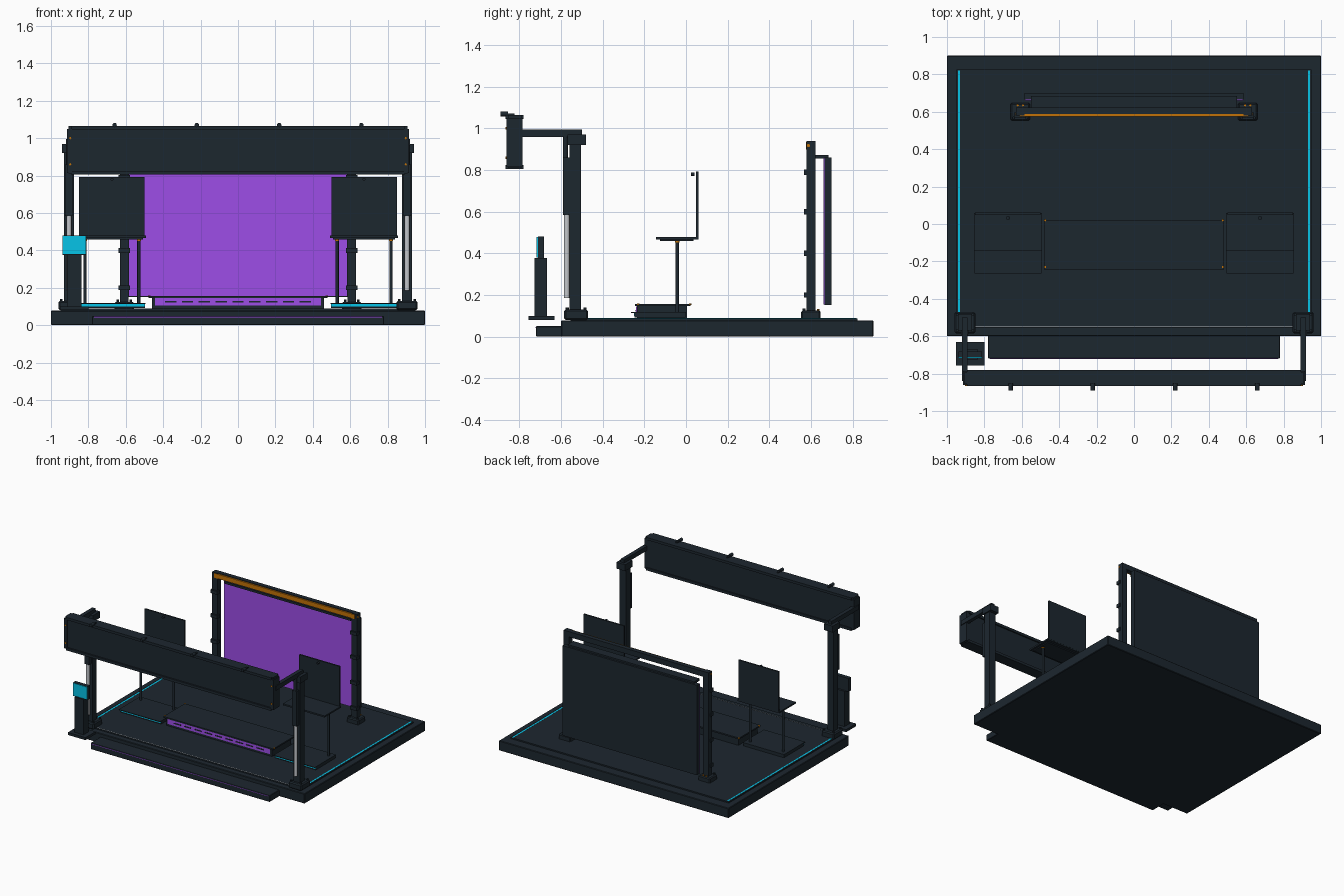
import bpy
import math

default_cube = bpy.data.objects.get("Cube")
if default_cube:
    bpy.data.objects.remove(default_cube, do_unlink=True)


def make_material(name, red, green, blue):
    colour = (red, green, blue, 1)
    material = bpy.data.materials.new(name)
    material.use_nodes = True
    material.diffuse_color = colour
    material.node_tree.nodes["Principled BSDF"].inputs["Base Color"].default_value = colour
    return material


SLATE = make_material("dark slate", red=.012, green=.02, blue=.028)
PURPLE = make_material("purple", red=.34, green=.075, blue=.8)
CYAN = make_material("cyan", red=.002, green=.56, blue=.82)
ORANGE = make_material("orange", red=.55, green=.17, blue=.002)
SILVER = make_material("silver", red=.55, green=.57, blue=.6)

TURNS = {"along_x": (0, math.pi / 2, 0), "along_y": (math.pi / 2, 0, 0), "upright": (0, 0, 0)}


def around(centre, half):
    return (centre - half, centre + half)


def box(name, x, y, z, material=SLATE, bevel=0):
    """Box filling a (low, high) range on each axis."""
    ranges = (x, y, z)
    bpy.ops.mesh.primitive_cube_add(size=1, location=[(low + high) / 2 for low, high in ranges])
    part = bpy.context.object
    part.name = name
    part.scale = [high - low for low, high in ranges]
    bpy.ops.object.transform_apply(location=False, rotation=False, scale=True)
    part.data.materials.append(material)
    if bevel:
        modifier = part.modifiers.new("edge bevel", "BEVEL")
        modifier.width = bevel
        modifier.segments = 1
    return part


def rod(name, x, y, z, radius, length, material=SLATE, turn="upright", sides=16):
    """Cylinder centred on a point."""
    bpy.ops.mesh.primitive_cylinder_add(vertices=sides, radius=radius, depth=length,
                                        location=(x, y, z), rotation=TURNS[turn])
    part = bpy.context.object
    part.name = name
    part.data.materials.append(material)
    bpy.ops.object.shade_smooth_by_angle()
    return part


def both(build, name, x, **settings):
    """Build a part on the left and its mirror image on the right."""
    build("left_" + name, x=x, **settings)
    flipped = (-x[1], -x[0]) if build is box else -x
    build("right_" + name, x=flipped, **settings)


# Floor platform with front step and lights set flush in the deck
DECK = .088
FLUSH = (.08, DECK + .0006)
box("floor_base", x=around(0, 1), y=(-.6, .9), z=(0, .078), bevel=.004)
box("floor_deck", x=around(0, .95), y=(-.555, .825), z=(.07, DECK))
box("front_step", x=around(0, .78), y=(-.72, -.59), z=(0, .05), bevel=.003)
box("step_light", x=around(0, .77), y=around(-.72, .002), z=around(.044, .002), material=PURPLE)
box("deck_edge_trim", x=around(0, .85), y=around(-.55, .002), z=FLUSH, material=SILVER)
both(box, "floor_light", x=around(.936, .006), y=(-.55, .82), z=FLUSH, material=CYAN)

# Front gantry columns
COLUMN_X = .904
both(box, "column_foot", x=around(COLUMN_X, .056), y=(-.585, -.47), z=(.08, .13), bevel=.008)
both(box, "column", x=around(COLUMN_X, .027), y=(-.56, -.505), z=(.12, .93))
both(box, "column_cap", x=around(COLUMN_X, .038), y=(-.57, -.48), z=(.92, .97))
for offset in around(0, .042):
    for depth in (-.57, -.485):
        both(rod, "column_bolt", x=COLUMN_X + offset, y=depth, z=.133,
             radius=.008, length=.016, sides=6)

# Lifts and arms carrying the overhead beam
both(box, "lift_arm", x=around(COLUMN_X, .015), y=(-.84, -.5), z=(.96, .995))
both(box, "lift_sleeve", x=around(COLUMN_X, .02), y=(-.592, -.56), z=(.585, .86))
both(rod, "lift_sleeve_top", x=COLUMN_X, y=-.58, z=.91, radius=.012, length=.11)
both(rod, "lift_rod", x=COLUMN_X, y=-.573, z=.39, radius=.014, length=.41, material=SILVER)

# Overhead beam with lips, end plates and lamps
box("front_beam", x=around(0, .905), y=(-.855, -.79), z=(.81, 1.065))
for lip_height in (.815, 1.055):
    box("beam_lip", x=around(0, .893), y=(-.867, -.78), z=around(lip_height, .01))
both(box, "beam_end", x=around(.9, .013), y=(-.862, -.785), z=(.815, 1.05))
for bolt_height in (.86, 1):
    both(rod, "beam_bolt", x=.897, y=-.863, z=bolt_height, radius=.006, length=.008,
         material=ORANGE, turn="along_y", sides=8)
for lamp_x in (.22, .66):
    both(box, "lamp_bracket", x=around(lamp_x, .007), y=(-.875, -.825), z=(1.06, 1.073))
    both(rod, "lamp", x=lamp_x, y=-.872, z=1.07, radius=.012, length=.036, turn="along_y")

# Rear frame posts with feet, clips and bolts
POST_X = .608
both(box, "rear_foot", x=around(POST_X, .052), y=around(.6, .047), z=(.08, .125), bevel=.007)
both(box, "rear_post", x=around(POST_X, .023), y=around(.6, .021), z=(.12, .94))
for clip_height in (.2, .4, .6, .79):
    both(box, "post_clip", x=around(POST_X, .03), y=(.566, .6), z=around(clip_height, .013))
for offset in around(0, .014):
    both(rod, "foot_stud", x=POST_X + offset, y=.635, z=.127, radius=.006, length=.01,
         material=ORANGE, sides=8)
    both(rod, "rear_foot_bolt", x=POST_X + offset * 2.5, y=.567, z=.128, radius=.008,
         length=.016, sides=6)
both(rod, "rail_end_bolt", x=.631, y=.588, z=.918, radius=.008, length=.006,
     material=ORANGE, turn="along_x", sides=8)

# Rear rail, its light and the hanging screen
box("rear_rail", x=around(0, .631), y=(.587, .622), z=(.898, .94))
box("rear_rail_light", x=around(0, .612), y=(.576, .588), z=(.9, .935), material=ORANGE)
box("screen_hanger", x=around(0, .55), y=(.615, .685), z=(.855, .872))
box("screen_panel", x=around(0, .585), y=(.665, .7), z=(.152, .86))
box("screen_face", x=around(0, .583), y=(.661, .666), z=(.155, .857), material=PURPLE)

# Chairs: foot plate with a light under its lip, legs, seat and backrest
CHAIR_X = .674
both(box, "foot_plate", x=around(CHAIR_X, .18), y=(-.264, 0), z=(.114, .119))
both(box, "foot_plate_body", x=around(CHAIR_X, .177), y=(-.247, -.003), z=(.092, .115))
both(box, "foot_plate_light", x=around(CHAIR_X, .177), y=(-.25, -.246), z=(.1, .114),
     material=CYAN)
for offset in around(0, .144):
    leg_x = CHAIR_X + offset
    both(rod, "seat_leg", x=leg_x, y=-.042, z=.285, radius=.009, length=.36)
    both(rod, "leg_collar", x=leg_x, y=-.042, z=.458, radius=.011, length=.014, material=ORANGE)
both(box, "seat", x=around(CHAIR_X, .182), y=(-.145, .06), z=(.467, .479))
both(box, "seat_underframe", x=around(CHAIR_X, .165), y=(-.125, .035), z=(.459, .469))
both(box, "backrest", x=around(CHAIR_X, .175), y=around(.055, .006), z=(.475, .793))
both(rod, "backrest_hook", x=CHAIR_X, y=.032, z=.78, radius=.008, length=.018, turn="along_y")

# Centre stage with lit front and corner studs
box("stage_plinth", x=around(0, .46), y=(-.235, .005), z=(.08, .148))
box("stage_top", x=around(0, .478), y=(-.245, .022), z=(.146, .157))
box("stage_front_light", x=around(0, .445), y=(-.24, -.233), z=(.105, .145), material=PURPLE)
for index in range(9):
    vent_x = (index - 4) * .09
    box("stage_vent", x=around(vent_x, .03), y=(-.243, -.238), z=around(.125, .004))
for stud_y in (-.23, .02):
    both(rod, "stage_stud", x=.475, y=stud_y, z=.155, radius=.006, length=.008,
         material=ORANGE, sides=8)

# Control kiosk on the right
KIOSK_X = -.875
box("kiosk_base", x=around(KIOSK_X, .077), y=(-.757, -.632), z=(.08, .1))
box("kiosk_post", x=around(KIOSK_X, .038), y=(-.727, -.667), z=(.095, .378))
box("kiosk_head", x=around(KIOSK_X, .063), y=(-.712, -.682), z=(.375, .48))
box("kiosk_screen", x=around(KIOSK_X, .062), y=(-.717, -.711), z=(.38, .478), material=CYAN)
